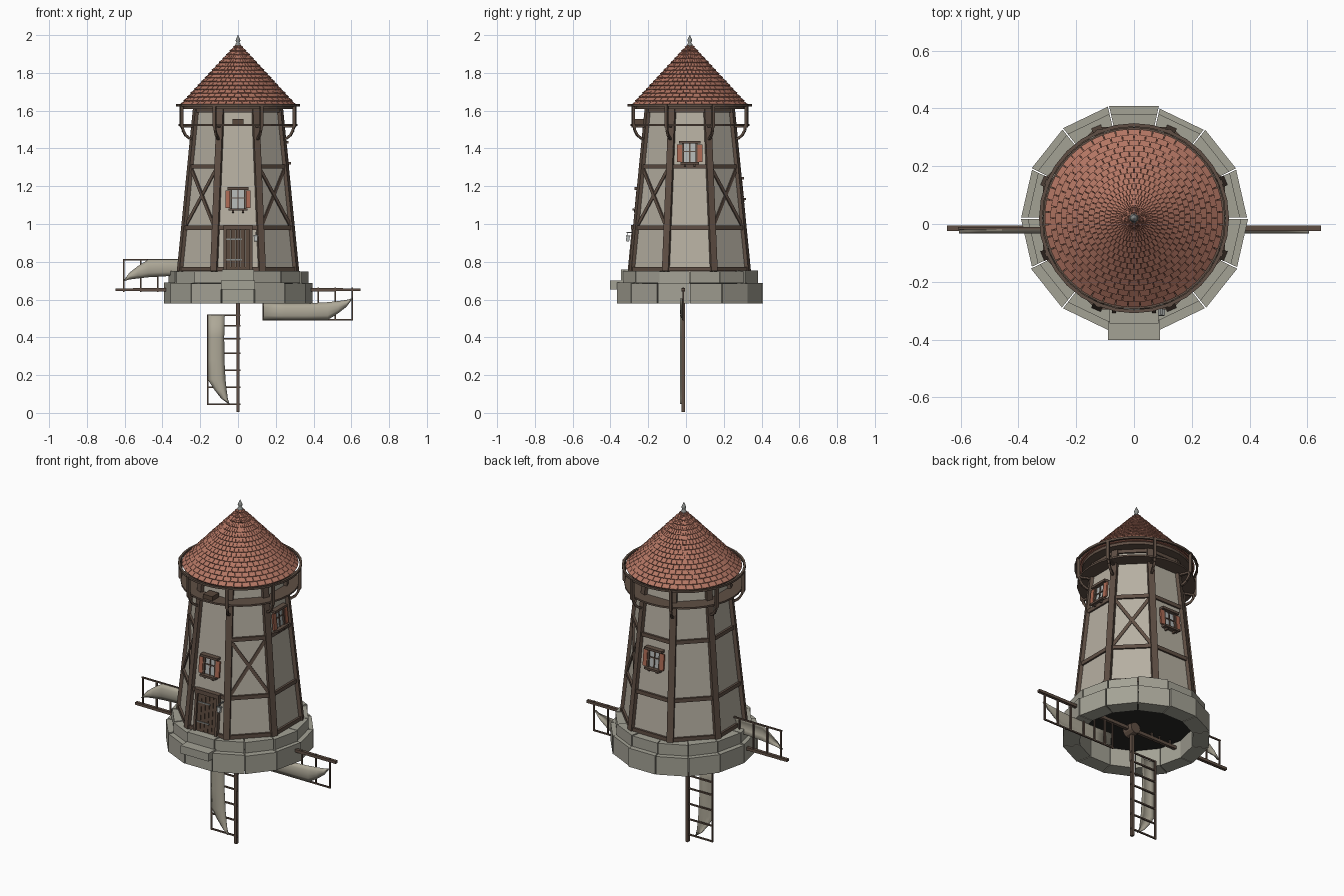
import bpy, bmesh, math, random
from mathutils import Vector as V

random.seed(4)
if "Cube" in bpy.data.objects:
    bpy.data.objects.remove(bpy.data.objects["Cube"], do_unlink=True)

CENTRE = V((0, 0.02, 0))
UP = V((0, 0, 1))
TAU = math.tau


def material(name, *rgb):
    m = bpy.data.materials.new(name)
    m.use_nodes = True
    m.diffuse_color = (*rgb, 1)
    bsdf = next(n for n in m.node_tree.nodes if n.type == "BSDF_PRINCIPLED")
    bsdf.inputs["Base Color"].default_value = (*rgb, 1)
    bsdf.inputs["Roughness"].default_value = 0.9
    return m


PLASTER = material("plaster", 0.47, 0.43, 0.36)
STONE = material("stone", 0.37, 0.36, 0.30)
TIMBER = material("timber", 0.115, 0.078, 0.058)
PLANK = material("door planks", 0.10, 0.065, 0.045)
TILE = material("roof tile", 0.45, 0.18, 0.125)
SHUTTER = material("shutter red", 0.40, 0.14, 0.085)
CLOTH = material("sail cloth", 0.42, 0.39, 0.31)
GLASS = material("window glass", 0.45, 0.47, 0.46)
METAL = material("grey metal", 0.25, 0.26, 0.25)
DARK = material("dark underside", 0.02, 0.02, 0.018)


def finish(name, bm, mat, smooth=False):
    bmesh.ops.recalc_face_normals(bm, faces=bm.faces)
    me = bpy.data.meshes.new(name)
    bm.to_mesh(me)
    bm.free()
    me.materials.append(mat)
    if smooth:
        me.polygons.foreach_set("use_smooth", [True] * len(me.polygons))
    ob = bpy.data.objects.new(name, me)
    bpy.context.collection.objects.link(ob)
    return ob


def bars(name, mat, items):
    """Each item: start, end, width, depth, facing normal, optional end width."""
    bm = bmesh.new()
    for p, q, w, d, n, *end in items:
        axis = (q - p).normalized()
        n = (n - axis * n.dot(axis)).normalized()
        t = n.cross(axis)
        for v in bmesh.ops.create_cube(bm, size=2)["verts"]:
            s = v.co.copy()
            width = end[0] if end and s.z > 0 else w
            v.co = (q if s.z > 0 else p) + t * s.x * width / 2 + n * s.y * d / 2
    return finish(name, bm, mat)


def polar(r, a, z):
    return CENTRE + V((r * math.cos(a), r * math.sin(a), z))


def lathe(name, mat, profile, n, turn=0.0, smooth=False, closed=False):
    bm = bmesh.new()
    rings = [[bm.verts.new(polar(r, turn + TAU * i / n, z)) for i in range(n)] for r, z in profile]
    pairs = list(zip(rings, rings[1:])) + ([(rings[-1], rings[0])] if closed else [])
    for a, b in pairs:
        for i in range(n):
            j = (i + 1) % n
            bm.faces.new((a[i], a[j], b[j], b[i]))
    if not closed:
        bm.faces.new(rings[0])
        bm.faces.new(rings[-1])
    return finish(name, bm, mat, smooth)


# Tower wall: tapering octagon; face 0 is the front, 2 is +x, 4 the back, 6 is -x
def apothem(z):
    return 0.305 + (z - 0.76) * (0.222 - 0.305) / 0.84


def normal(k):
    a = TAU * k / 8 - math.pi / 2
    return V((math.cos(a), math.sin(a), 0))


def on_face(k, u, z, out=0.0):
    n = normal(k)
    return CENTRE + n * (apothem(z) + out) + UP.cross(n) * u + UP * z


def half_width(z):
    return apothem(z) * math.tan(math.pi / 8)


SEC = 1 / math.cos(math.pi / 8)
lathe("tower_wall", PLASTER, [(apothem(z) * SEC, z) for z in (0.69, 1.63)], 8, TAU / 16)
lathe("tower_underside", DARK, [(0.32, 0.684), (0.32, 0.689)], 14)

# Timber framing
corners = [normal(k + 0.5) for k in range(8)]
bars("corner_posts", TIMBER, [
    (CENTRE + n * apothem(0.75) * SEC + UP * 0.75, CENTRE + n * apothem(1.61) * SEC + UP * 1.61,
     0.036, 0.024, n) for n in corners])
beams, braces = [], []
for k in range(8):
    for z in (0.762, 0.98, 1.305, 1.6):
        if (k, z) != (0, 1.305):
            h = half_width(z)
            beams.append((on_face(k, -h, z), on_face(k, h, z), 0.022, 0.022, normal(k)))
    if k in (1, 3, 7):
        for s in (-1, 1):
            a, b = 0.99, 1.295
            braces.append((on_face(k, s * (half_width(a) - 0.01), a),
                           on_face(k, -s * (half_width(b) - 0.01), b), 0.018, 0.014 + 0.002 * s, normal(k)))
bars("cross_beams", TIMBER, beams)
bars("cross_braces", TIMBER, braces)


# Stone base rings and step
def stone_ring(name, r0, r1, z0, z1, n=14, gap=0.006):
    bm = bmesh.new()
    for i in range(n):
        a, b = TAU * i / n + gap, TAU * (i + 1) / n - gap
        grow, top = random.uniform(-0.006, 0.004), z1 + random.uniform(-0.004, 0.002)
        low, high = [[bm.verts.new(polar(r, t, z)) for r, t in
                      ((r0, a), (r1 + grow, a), (r1 + grow, b), (r0, b))] for z in (z0, top)]
        bm.faces.new(low)
        bm.faces.new(high)
        for j in range(4):
            m = (j + 1) % 4
            bm.faces.new((low[j], low[m], high[m], high[j]))
    return finish(name, bm, STONE)


stone_ring("lower_stones", 0.305, 0.395, 0.58, 0.688)
stone_ring("upper_stones", 0.27, 0.368, 0.688, 0.752)
bars("front_steps", STONE, [
    (V((-0.09, -0.352, 0.677)), V((0.09, -0.352, 0.677)), 0.046, 0.1, V((0, 1, 0))),
    (V((-0.085, -0.31, 0.73)), V((0.085, -0.31, 0.73)), 0.056, 0.07, V((0, 1, 0)))])

# Door
F = normal(0)
bars("door_planks", PLANK, [
    (on_face(0, u, 0.757, 0.006), on_face(0, u, 0.97, 0.006), 0.023, 0.014, F)
    for u in (-0.05, -0.025, 0, 0.025, 0.05)])
bars("door_frame", TIMBER, [
    (on_face(0, s * 0.069, 0.755, 0.008), on_face(0, s * 0.069, 0.985, 0.008), 0.014, 0.03, F)
    for s in (-1, 1)] + [(on_face(0, -0.078, 0.982, 0.01), on_face(0, 0.078, 0.982, 0.01), 0.024, 0.034, F)])
bars("door_straps", METAL, [
    (on_face(0, -0.06, z, 0.014), on_face(0, 0.02, z, 0.014), 0.007, 0.004, F) for z in (0.81, 0.92)])

# Lantern beside the door
bars("lantern_arm", METAL, [
    (on_face(0, 0.095, 0.955), on_face(0, 0.095, 0.955, 0.05), 0.006, 0.006, UP),
    (on_face(0, 0.095, 0.955, 0.045), on_face(0, 0.095, 0.935, 0.043), 0.004, 0.004, F)])
bars("lantern", GLASS, [(on_face(0, 0.095, 0.908, 0.04), on_face(0, 0.095, 0.934, 0.038), 0.018, 0.018, F)])
bars("lantern_cap", METAL, [(on_face(0, 0.095, 0.934, 0.038), on_face(0, 0.095, 0.94, 0.038), 0.024, 0.022, F)])


# Windows with open shutters
def window(label, k, z):
    n = normal(k)

    def strip(u0, z0, u1, z1, w, d, out):
        return on_face(k, u0, z + z0, out), on_face(k, u1, z + z1, out), w, d, n

    bars(label + "_glass", GLASS, [strip(0, -0.05, 0, 0.05, 0.07, 0.008, 0.003)])
    bars(label + "_frame", TIMBER,
         [strip(s * 0.036, -0.052, s * 0.036, 0.052, 0.01, 0.02, 0.006) for s in (-1, 1)]
         + [strip(0, -0.05, 0, 0.05, 0.006, 0.012, 0.006), strip(-0.035, 0.008, 0.035, 0.008, 0.006, 0.011, 0.006),
            strip(-0.056, 0.058, 0.056, 0.058, 0.014, 0.034, 0.012),
            strip(-0.05, -0.053, 0.05, -0.053, 0.012, 0.036, 0.012)]
         + [strip(s * 0.026, -0.07, s * 0.026, -0.055, 0.01, 0.02, 0.01) for s in (-1, 1)])
    bars(label + "_shutters", SHUTTER,
         [strip(s * 0.054, -0.046, s * 0.054, 0.046, 0.025, 0.01, 0.014) for s in (-1, 1)])


window("front_window", 0, 1.13)
window("side_window", 2, 1.375)
window("back_window", 4, 1.185)

# Balcony floor, railing and curved brackets
lathe("balcony_floor", TIMBER, [(0.225, 1.52), (0.315, 1.52), (0.315, 1.53), (0.225, 1.53)], 32, closed=True)
lathe("balcony_rail", TIMBER, [(0.317, 1.622), (0.329, 1.622), (0.329, 1.634), (0.317, 1.634)], 32, closed=True)
bars("rail_posts", TIMBER, [
    (CENTRE + n * 0.324 + UP * 1.515, CENTRE + n * 0.324 + UP * 1.632, 0.016, 0.016, n) for n in corners])
brackets = []
for n in corners:
    arc = [CENTRE + n * (0.25 + 0.07 * math.sin(t)) + UP * (1.522 - 0.075 * math.cos(t))
           for t in (0, 0.4, 0.8, 1.2, 1.57)]
    brackets += [(p, q, 0.012, 0.012, n.cross(UP)) for p, q in zip(arc, arc[1:])]
    brackets.append((CENTRE + n * 0.23 + UP * 1.516, CENTRE + n * 0.33 + UP * 1.516, 0.014, 0.012, UP))
bars("balcony_brackets", TIMBER, brackets)
bars("balcony_crate", PLANK, [(V((0, -0.25, 1.53)), V((0, -0.25, 1.555)), 0.06, 0.06, F)])

# Roof: cone core, staggered tile courses, finial
R, EAVE, APEX, ROWS, COUNT = 0.3, 1.625, 1.95, 16, 44
lathe("roof_core", TILE, [(R, EAVE), (0.004, APEX)], 44)
lathe("roof_soffit", TIMBER, [(0.29, 1.608), (0.29, 1.624)], 32)
slope = math.atan2(R, APEX - EAVE)
tiles = []
for row in range(ROWS):
    f0, f1 = row / ROWS, min((row + 1.15) / ROWS, 0.99)
    for i in range(COUNT):
        a = TAU * (i + 0.5 * (row % 2)) / COUNT
        n = V((math.cos(a) * math.cos(slope), math.sin(a) * math.cos(slope), math.sin(slope)))
        lift = 0.008 + random.uniform(-0.001, 0.001)
        p, q = [polar(R * (1 - f), a, EAVE + (APEX - EAVE) * f) for f in (f0, f1)]
        width = TAU * R / COUNT * 0.95
        tiles.append((p + n * lift, q + n * 0.002, width * (1 - f0), 0.008, n, width * (1 - f1)))
bars("roof_tiles", TILE, tiles)
lathe("roof_finial", METAL, [(0.022, 1.93), (0.012, 1.955), (0.007, 1.96), (0.013, 1.97),
                             (0.011, 1.978), (0.001, 2.0)], 12, smooth=True)

# Sails: four arms about a low hub
HUB = V((0, -0.015, 0.652))
Y = V((0, 1, 0))
outline = ((0.135, 0.07, 0.16), (0.25, 0.073, 0.16), (0.37, 0.072, 0.16), (0.475, 0.066, 0.16),
           (0.53, 0.06, 0.125), (0.575, 0.054, 0.09), (0.605, 0.045, 0.05))
spars, lattice = [], []
cloth = bmesh.new()
for k in range(4):
    a = TAU * k / 4 - math.pi / 2
    along = V((math.cos(a), 0, math.sin(a)))
    side = V((math.sin(a), 0, -math.cos(a)))

    def at(r, t, y=0.0):
        return HUB + along * r + side * t + Y * y

    spars.append((at(0, 0), at(0.648, 0), 0.02, 0.018, Y, 0.015))
    lattice += [(at(r, -0.012), at(r, 0.162), 0.008, 0.008, Y)
                for r in (0.135, 0.19, 0.26, 0.335, 0.425, 0.515, 0.605)]
    lattice.append((at(0.13, 0.16), at(0.61, 0.16), 0.008, 0.008, Y))
    rows = [[cloth.verts.new(at(r, t0 + (t1 - t0) * f, -0.006 - 0.012 * math.sin(math.pi * f)))
             for f in (0, 0.25, 0.5, 0.75, 1)] for r, t0, t1 in outline]
    for lo, hi in zip(rows, rows[1:]):
        for j in range(4):
            cloth.faces.new((lo[j], lo[j + 1], hi[j + 1], hi[j]))
bars("sail_spars", TIMBER, spars)
bars("sail_lattice", TIMBER, lattice)
sail = finish("sail_cloth", cloth, CLOTH, True)
sail.modifiers.new("thickness", "SOLIDIFY").thickness = 0.003

# Hub
hub = bmesh.new()
bmesh.ops.create_cone(hub, cap_ends=True, segments=12, radius1=0.04, radius2=0.032, depth=0.06)
for v in hub.verts:
    v.co = HUB + V((v.co.x, v.co.z, v.co.y))
finish("sail_hub", hub, TIMBER)
